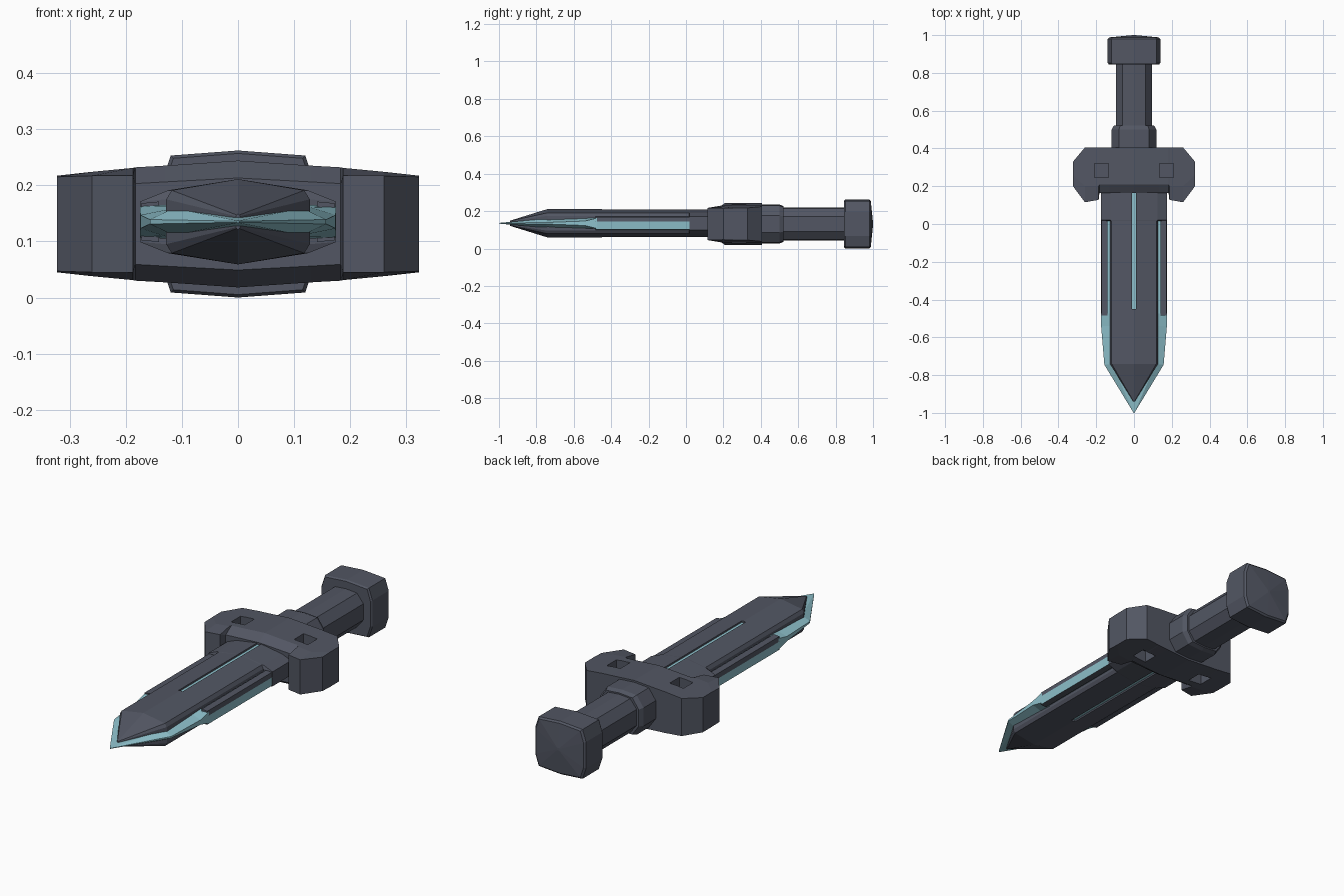
import bpy, bmesh
from mathutils import Vector

if "Cube" in bpy.data.objects:
    bpy.data.objects.remove(bpy.data.objects["Cube"])

MID = 0.131      # height of the hilt axis
EDGE = 0.135     # height of the blade axis


def material(name, rgb):
    m = bpy.data.materials.new(name)
    m.diffuse_color = (*rgb, 1)
    m.use_nodes = True
    m.node_tree.nodes["Principled BSDF"].inputs["Base Color"].default_value = m.diffuse_color
    return m


DARK = material("dark slate metal", (0.085, 0.094, 0.125))
TEAL = material("pale teal edge", (0.27, 0.53, 0.60))


def loft(name, rings, mats):
    """Skin a list of equal-length rings of 3D points and cap both ends."""
    bm = bmesh.new()
    vs = [[bm.verts.new(p) for p in r] for r in rings]
    n = len(rings[0])
    for a, b in zip(vs, vs[1:]):
        for i in range(n):
            j = (i + 1) % n
            bm.faces.new((a[i], a[j], b[j], b[i]))
    bm.faces.new(vs[0])
    bm.faces.new(vs[-1])
    bmesh.ops.recalc_face_normals(bm, faces=bm.faces)
    me = bpy.data.meshes.new(name)
    bm.to_mesh(me)
    bm.free()
    for m in mats:
        me.materials.append(m)
    ob = bpy.data.objects.new(name, me)
    bpy.context.collection.objects.link(ob)
    return ob


def ring(y, quarter, z):
    """Mirror quarter-section points (top to side) into a full ring at y."""
    right = quarter + [(x, -h) for x, h in reversed(quarter)]
    left = [(-x, h) for x, h in reversed(right)]
    pts = []
    for p in right + left:
        p = (p[0] + 0.0, p[1])
        if p not in pts and (-p[0] if p[0] == 0 else p[0], p[1]) not in pts:
            pts.append(p)
    return [(x, y, z + h) for x, h in pts]


def box(name, lo, hi, mats):
    r = [[(x, y, z) for x, z in ((lo[0], lo[2]), (hi[0], lo[2]),
                                 (hi[0], hi[2]), (lo[0], hi[2]))]
         for y in (lo[1], hi[1])]
    return loft(name, r, mats)


def cut(ob, cutter):
    cutter.hide_render = True
    cutter.hide_viewport = True
    cutter.display_type = 'WIRE'
    m = ob.modifiers.new("cut", 'BOOLEAN')
    m.operation = 'DIFFERENCE'
    m.solver = 'EXACT'
    m.object = cutter
    bpy.context.view_layer.objects.active = ob
    bpy.ops.object.modifier_apply(modifier=m.name)
    bpy.data.objects.remove(cutter)


# Blade core: wide at the guard, narrower between the rails, pointed tip
wide = [(0, .076), (.125, .056), (.175, .036)]
slim = [(0, .076), (.118, .056), (.128, .040)]
blade = loft("blade_core", [
    ring(.20, wide, EDGE), ring(.02, wide, EDGE), ring(.015, slim, EDGE),
    ring(-.74, slim, EDGE),
    ring(-.94, [(0, .014), (.002, .012), (.004, .010)], EDGE)], [DARK])

# Centre groove with a teal inlay on both faces
for s, label in ((1, "top"), (-1, "bottom")):
    z0, z1 = sorted((EDGE + s * .062, EDGE + s * .12))
    cut(blade, box("groove_cutter", (-.011, -.45, z0), (.011, .25, z1), []))
    z0, z1 = sorted((EDGE + s * .060, EDGE + s * .066))
    box("groove_inlay_" + label, (-.011, -.45, z0), (.011, .21, z1), [TEAL])

# Teal cutting edge around the point
edge = [(-.475, .125, .030, .175, .028), (-.54, .125, .027, .174, .012),
        (-.745, .115, .024, .157, .004), (-1.0, .001, .002, .002, .001)]
loft("cutting_edge", [ring(y, [(wi, t), (wo, e)], EDGE)
                      for y, wi, t, wo, e in edge], [TEAL])

# Side rails with a recessed teal channel beside them
for s, label in ((1, "right"), (-1, "left")):
    xa, xb = sorted((s * .11, s * .150))
    box("side_channel_" + label, (xa, -.49, EDGE - .026), (xb, .018, EDGE + .026), [TEAL])
    sec = [(.141, .036), (.172, .033), (.175, .010), (.172, -.033), (.141, -.036)]
    rail = loft("side_rail_" + label,
                [[(s * x, y, EDGE + h) for x, h in sec] for y in (-.485, .018)],
                [DARK, TEAL])
    for f in rail.data.polygons:          # lower outward face is teal
        if f.normal.x * s > .5 and f.normal.z < -.01:
            f.material_index = 1

# Guard: sections across x as (x, front y, shoulder y, back y, front half, top half)
half = [(0, .165, .21, .405, .082, .113), (.13, .165, .21, .405, .075, .104),
        (.183, .165, .21, .405, .072, .101), (.187, .128, .20, .405, .086, .100),
        (.26, .115, .20, .405, .086, .093), (.323, .20, .26, .33, .084, .086)]
secs = [(-r[0], *r[1:]) for r in reversed(half[1:])] + half
guard = loft("guard", [
    [(x, a, MID + hf), (x, m, MID + ht), (x, b, MID + ht),
     (x, b, MID - ht), (x, m, MID - ht), (x, a, MID - hf)]
    for x, a, m, b, hf, ht in secs], [DARK])

# Square pockets in the guard, top and bottom
for sx in (1, -1):
    for sz in (1, -1):
        xa, xb = sorted((sx * .135, sx * .21))
        za, zb = sorted((MID + sz * .045, MID + sz * .2))
        cut(guard, box("pocket_cutter", (xa, .245, za), (xb, .32, zb), []))

# Collar between guard and grip
col = [(0, .104), (.08, .098), (.118, .045)]
neck = [(x * .9, h * .92) for x, h in col]
loft("collar", [ring(.39, col, MID), ring(.50, col, MID), ring(.522, neck, MID)], [DARK])

# Grip
grip = [(0, .089), (.06, .084), (.095, .040)]
loft("grip", [ring(.50, grip, MID), ring(.87, grip, MID)], [DARK])

# Pommel with a slightly domed end
pom = [(0, .131), (.12, .122), (.139, .065)]
loft("pommel", [ring(y, [(x * k, h * k) for x, h in pom], MID) for y, k in
                ((.845, .96), (.853, 1), (.980, 1), (.988, .94), (1.0, .05))], [DARK])
